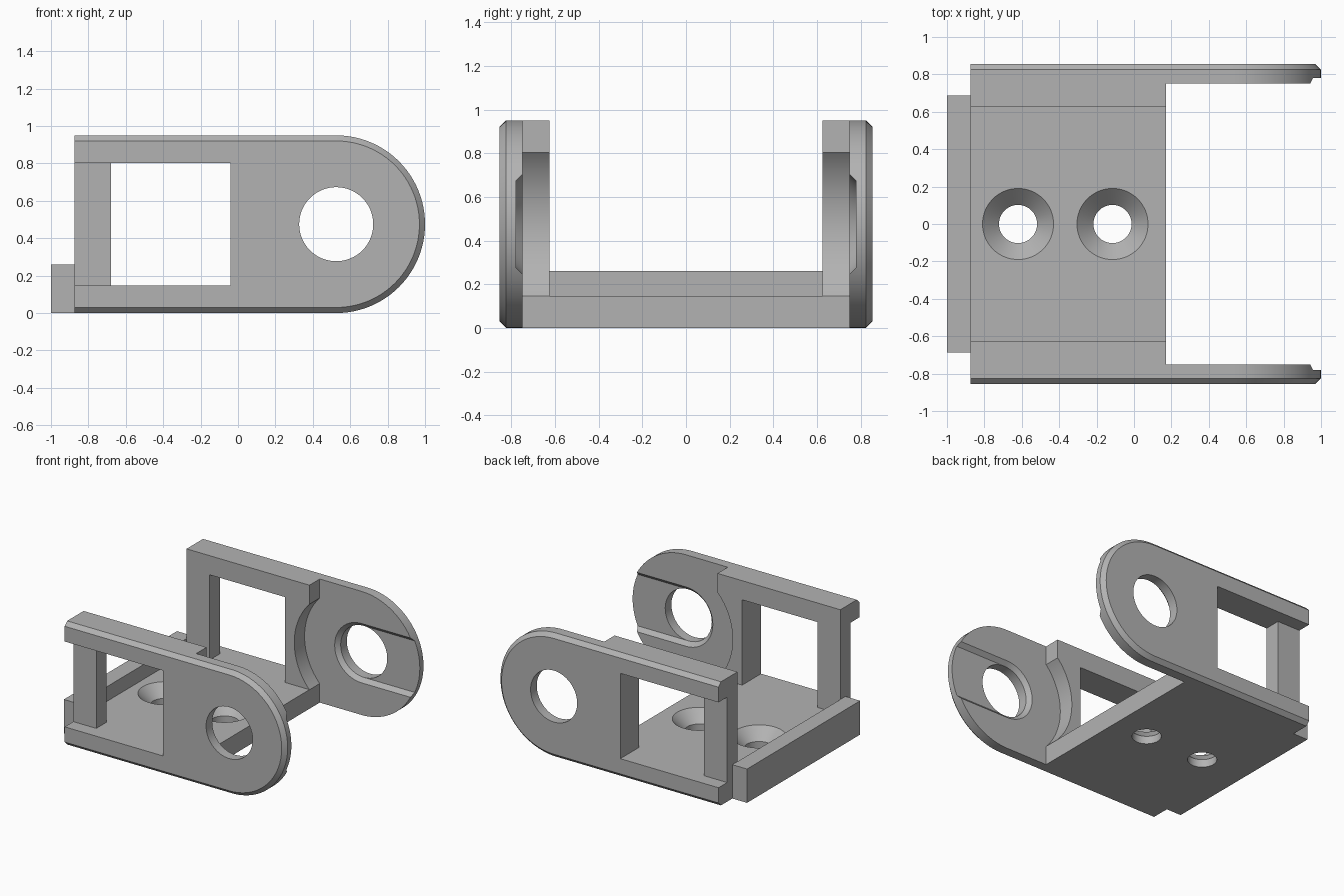
import bpy, bmesh
from math import sin, cos, radians

if "Cube" in bpy.data.objects:
    bpy.data.objects.remove(bpy.data.objects["Cube"], do_unlink=True)

grey = bpy.data.materials.new("plain grey")
grey.use_nodes = True
colour = (0.45, 0.45, 0.45, 1)
grey.diffuse_color = colour
grey.node_tree.nodes["Principled BSDF"].inputs["Base Color"].default_value = colour

# Main dimensions
BACK, STEP = -0.875, 0.17            # rear end of the walls, front end of the floor
FLOOR, HEIGHT = 0.147, 0.95
INNER, MID, OUTER = 0.625, 0.75, 0.855
PX, PZ, R = 0.525, 0.475, 0.475      # pivot centre and arm end radius
HOLE, CHAMFER = 0.198, 0.03


def arc(cx, cy, r, start, end, n=48):
    step = radians(end - start) / n
    return [(cx + r * cos(radians(start) + i * step),
             cy + r * sin(radians(start) + i * step)) for i in range(n + 1)]


def loft(name, rings):
    """Closed solid through rings of points."""
    bm = bmesh.new()
    loops = [[bm.verts.new(p) for p in ring] for ring in rings]
    for a, b in zip(loops, loops[1:]):
        for i in range(len(a)):
            j = (i + 1) % len(a)
            bm.faces.new((a[i], a[j], b[j], b[i]))
    bm.faces.new(loops[0][::-1])
    bm.faces.new(loops[-1])
    bmesh.ops.recalc_face_normals(bm, faces=bm.faces)
    mesh = bpy.data.meshes.new(name)
    bm.to_mesh(mesh)
    bm.free()
    obj = bpy.data.objects.new(name, mesh)
    bpy.context.collection.objects.link(obj)
    mesh.materials.append(grey)
    return obj


def along_y(name, *sections):
    """Loft of (y, xz profile) sections."""
    return loft(name, [[(x, y, z) for x, z in prof] for y, prof in sections])


def box(name, x0, x1, y0, y1, z0, z1):
    prof = [(x0, z0), (x1, z0), (x1, z1), (x0, z1)]
    return along_y(name, (y0, prof), (y1, prof))


def combine(obj, other, operation="DIFFERENCE"):
    """Apply a boolean and remove the helper solid."""
    mod = obj.modifiers.new("combine", "BOOLEAN")
    mod.operation, mod.object, mod.solver = operation, other, "EXACT"
    bpy.context.view_layer.objects.active = obj
    bpy.ops.object.modifier_apply(modifier=mod.name)
    bpy.data.objects.remove(other, do_unlink=True)


def shade(obj):
    bpy.ops.object.select_all(action="DESELECT")
    obj.select_set(True)
    bpy.context.view_layer.objects.active = obj
    bpy.ops.object.shade_smooth_by_angle(angle=radians(25))


def arm_outline(r):
    return [(BACK, PZ - r)] + arc(PX, PZ, r, -90, 90) + [(BACK, PZ + r)]


def groove_outline(r):
    return [(1.2, PZ + r)] + arc(PX, PZ, r, 90, 270, 32) + [(1.2, PZ - r)]


# Outer arm plate with rounded, chamfered end
side = along_y("side_arms", (MID, arm_outline(R)), (OUTER - CHAMFER, arm_outline(R)),
               (OUTER, arm_outline(R - CHAMFER)))
combine(side, box("opening", -1, -0.04, 0.5, 1, FLOOR, 0.803))

# Groove with sloping walls and the pivot hole
combine(side, along_y("groove", (MID - 0.02, groove_outline(HOLE + 0.05)),
                      (MID + 0.03, groove_outline(HOLE))))
circle = arc(PX, PZ, HOLE, 0, 360, 64)[:-1]
combine(side, along_y("pivot_hole", (0.5, circle), (1, circle)))

# Thick inner frame with a concave front and a rear post
concave = arc(PX, PZ, 0.484, 137.2, 222.8, 32)
frame_outline = ([(BACK, 0), (BACK, HEIGHT), (STEP, HEIGHT)] + concave + [(STEP, 0)])
frame = along_y("frame", (INNER, frame_outline), (MID, frame_outline))
combine(frame, box("window", -0.68, -0.04, 0.5, 1, FLOOR, 0.803))
combine(side, frame, "UNION")
shade(side)
side.modifiers.new("mirror", "MIRROR").use_axis = (False, True, False)

# Floor plate with two countersunk screw holes
floor = box("floor_plate", BACK, STEP, -INNER, INNER, 0, FLOOR)
for x in (-0.62, -0.115):
    rings = [[(px, py, z) for px, py in arc(x, 0, r, 0, 360, 64)[:-1]]
             for z, r in ((-0.1, 0.102), (0.06, 0.102), (FLOOR, 0.19), (0.3, 0.19))]
    combine(floor, loft("screw_cutter", rings))
shade(floor)

# Raised rail across the rear
box("rear_rail", -1, BACK, -0.687, 0.687, 0, 0.26)
